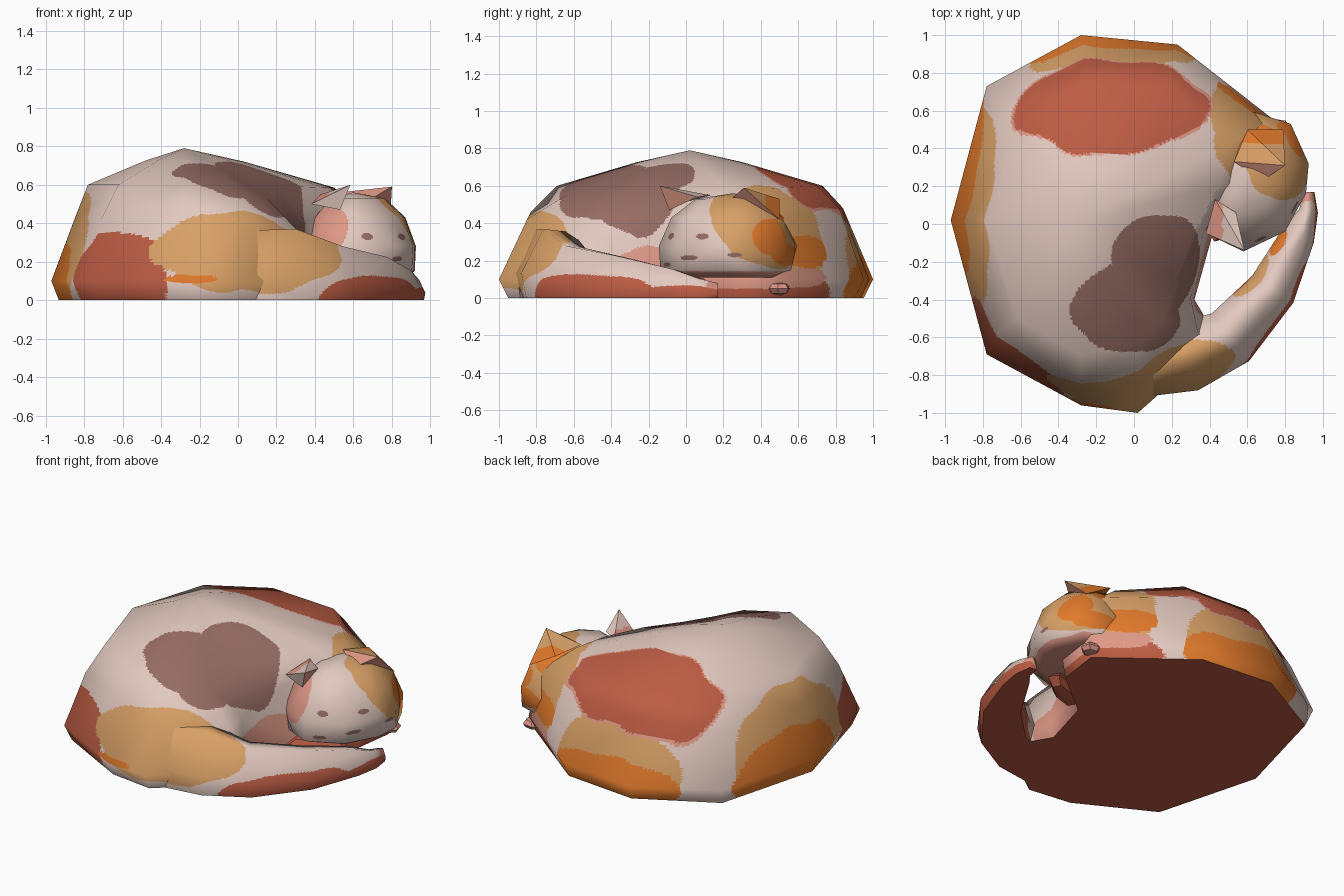
import bpy, bmesh, math
from mathutils import Vector

def lin(c):
    return tuple(((v / 255 + 0.055) / 1.055) ** 2.4 for v in c) + (1.0,)

COLOURS = {"cream": (226, 201, 191), "tan": (216, 160, 102), "orange": (226, 122, 44),
           "rust": (188, 92, 68), "mauve": (150, 108, 100), "pink": (222, 152, 134)}
NAMES = list(COLOURS)
MATS = []
for key, rgb in COLOURS.items():
    m = bpy.data.materials.new(key + " fur")
    m.diffuse_color = lin(rgb)
    MATS.append(m)

# Coat patches: colour, centre, radii. The first that holds the point wins.
def paint(patches):
    def rule(p, nrm):
        wob = 0.07 * (math.sin(19 * p.x + 7 * p.z) + math.sin(23 * p.y - 9 * p.x))
        for col, c, r in patches:
            d = sum(((p[i] - c[i]) / r[i]) ** 2 for i in range(3))
            if d + wob < 1:
                return col
        return "cream"
    return rule

# Low-poly shape cut into small faces so patches can be painted;
# the smooth shading of the large faces is kept.
def painted(name, rings, rule, n, flat=False):
    bm = bmesh.new()
    vs = [[bm.verts.new(p) for p in ring] for ring in rings]
    for a, b in zip(vs, vs[1:]):
        k = max(len(a), len(b))
        for i in range(k):
            j = (i + 1) % k
            if len(b) == 1:
                bm.faces.new((a[i], a[j], b[0]))
            else:
                bm.faces.new((a[i], a[j], b[j], b[i]))
    for ring in (vs[0], vs[-1]):
        if len(ring) > 2:
            bm.faces.new(ring)
    bmesh.ops.triangulate(bm, faces=bm.faces[:])
    bmesh.ops.recalc_face_normals(bm, faces=bm.faces[:])
    bm.normal_update()
    is_cap = lambda f: f.normal.z < -0.95 and f.calc_center_median().z < 0.01
    smooth = {}
    for v in bm.verts:
        s = Vector()
        for f in v.link_faces:
            if not is_cap(f):
                s += f.normal * f.calc_area()
        smooth[v] = s.normalized()
    pts, nrms, faces, idx, index = [], [], [], [], {}
    for f in bm.faces:
        a, b, c = f.verts
        cap = is_cap(f)
        k = 1 if cap else n

        def at(i, j):
            u, w = i / k, j / k
            p = a.co * (1 - u - w) + b.co * u + c.co * w
            own = cap or flat
            q = f.normal if own else smooth[a] * (1 - u - w) + smooth[b] * u + smooth[c] * w
            key = (round(p.x, 5), round(p.y, 5), round(p.z, 5), f.index if flat else cap)
            if key not in index:
                index[key] = len(pts)
                pts.append(p)
                nrms.append(q.normalized())
            return index[key]
        for i in range(k):
            for j in range(k - i):
                tris = [(at(i, j), at(i + 1, j), at(i, j + 1))]
                if i + j < k - 1:
                    tris.append((at(i + 1, j), at(i + 1, j + 1), at(i, j + 1)))
                for t in tris:
                    mid = (pts[t[0]] + pts[t[1]] + pts[t[2]]) / 3
                    faces.append(t)
                    idx.append(NAMES.index("rust" if cap else rule(mid, f.normal)))
    bm.free()
    me = bpy.data.meshes.new(name)
    me.from_pydata(pts, [], faces)
    for m in MATS:
        me.materials.append(m)
    me.polygons.foreach_set("material_index", idx)
    me.polygons.foreach_set("use_smooth", [True] * len(faces))
    me.normals_split_custom_set_from_vertices(nrms)
    ob = bpy.data.objects.new(name, me)
    bpy.context.collection.objects.link(ob)

# Curled body: hem, belly, shoulder and back rings up to the peak
hem = [(0.02, -1.0), (-0.28, -0.96), (-0.78, -0.69), (-0.97, 0.02), (-0.78, 0.73), (-0.28, 1.0),
       (0.23, 0.95), (0.78, 0.52), (0.74, 0.22), (0.42, -0.04), (0.32, -0.40), (0.45, -0.62)]
belly = [(0.03, -0.85, 0.42), (-0.28, -0.83, 0.46), (-0.71, -0.57, 0.42), (-0.85, 0.02, 0.42),
         (-0.70, 0.62, 0.42), (-0.26, 0.84, 0.48), (0.2, 0.82, 0.48), (0.70, 0.51, 0.42),
         (0.66, 0.25, 0.40), (0.37, -0.02, 0.42), (0.30, -0.39, 0.33), (0.34, -0.58, 0.33)]
shoulder = [(0.03, -0.64, 0.55), (-0.28, -0.69, 0.6), (-0.62, -0.5, 0.6), (-0.78, 0.02, 0.6),
            (-0.62, 0.53, 0.6), (-0.26, 0.73, 0.6), (0.2, 0.70, 0.6), (0.50, 0.42, 0.585),
            (0.45, 0.2, 0.585), (0.33, -0.03, 0.59), (0.23, -0.3, 0.55), (0.15, -0.5, 0.53)]
peak = Vector((-0.28, 0.02, 0.79))
back = []
for p in shoulder:
    q = Vector(p).lerp(peak, 0.6)
    q.z += 0.012
    back.append(q)
body_coat = [
    ("mauve", (0.12, -0.22, 0.55), (0.27, 0.29, 0.38)),
    ("mauve", (-0.05, -0.43, 0.60), (0.28, 0.25, 0.3)),
    ("mauve", (0.10, -0.48, 0.55), (0.18, 0.20, 0.22)),
    ("orange", (-0.25, -0.95, 0.11), (0.14, 0.2, 0.022)),
    ("tan", (0.06, -0.9, 0.26), (0.51, 0.37, 0.22)),
    ("rust", (-0.72, -0.8, 0.10), (0.37, 0.42, 0.28)),
    ("rust", (-0.13, 0.63, 0.58), (0.51, 0.27, 0.42)),
    ("pink", (-0.13, 0.63, 0.58), (0.53, 0.28, 0.43)),
    ("orange", (-0.12, 1.0, 0.06), (0.55, 0.25, 0.17)),
    ("tan", (-0.15, 1.0, 0.2), (0.55, 0.24, 0.3)),
    ("orange", (-0.95, 0.22, 0.05), (0.24, 0.55, 0.28)),
    ("tan", (-0.92, 0.13, 0.28), (0.27, 0.58, 0.36)),
    ("pink", (0.6, 0.38, 0.11), (0.42, 0.38, 0.07)),
    ("rust", (0.6, 0.42, 0.02), (0.45, 0.42, 0.12)),
    ("orange", (0.62, 0.64, 0.25), (0.22, 0.2, 0.09)),
    ("tan", (0.64, 0.5, 0.4), (0.25, 0.36, 0.4)),
    ("pink", (0.38, -0.2, 0.08), (0.2, 0.3, 0.2))]
painted("body", [[(x * 0.96, y * 0.95, 0) for x, y in hem], [(x, y, 0.1) for x, y in hem],
                 belly, shoulder, back, [peak]], paint(body_coat), 22)

# Head resting on the body: one outline scaled up through several heights
face = [(0.36, -0.04), (0.58, -0.145), (0.80, -0.04), (0.91, 0.16), (0.925, 0.32),
        (0.83, 0.53), (0.55, 0.62), (0.36, 0.35)]
head_rings = [[(0.6 + (x - 0.6) * s, 0.25 + (y - 0.25) * s, z) for x, y in face]
              for s, z in ((0.75, 0.11), (0.98, 0.15), (1.0, 0.28), (0.83, 0.43), (0.50, 0.53))]
head_coat = [
    ("mauve", (0.67, -0.07, 0.33), (0.03, 0.06, 0.018)),
    ("mauve", (0.85, 0.09, 0.33), (0.035, 0.04, 0.016)),
    ("mauve", (0.82, 0.02, 0.215), (0.05, 0.05, 0.013)),
    ("mauve", (0.66, -0.09, 0.18), (0.04, 0.06, 0.013)),
    ("mauve", (0.92, 0.26, 0.23), (0.05, 0.04, 0.012)),
    ("orange", (0.63, 0.45, 0.50), (0.14, 0.14, 0.12)),
    ("orange", (0.86, 0.45, 0.33), (0.15, 0.10, 0.10)),
    ("orange", (0.80, 0.58, 0.23), (0.2, 0.13, 0.06)),
    ("pink", (0.6, 0.25, 0.08), (0.5, 0.6, 0.075)),
    ("tan", (0.76, 0.42, 0.40), (0.28, 0.31, 0.25)),
    ("pink", (0.42, -0.04, 0.38), (0.16, 0.17, 0.17))]
painted("head", head_rings + [[(0.6, 0.25, 0.56)]], paint(head_coat), 22)

# Ears: leaning pyramids with a coloured inside
painted("left_ear", [[(0.38, -0.05, 0.50), (0.53, -0.09, 0.47), (0.54, 0.06, 0.54),
                      (0.43, 0.13, 0.55)], [(0.585, -0.14, 0.60)]],
        lambda p, nrm: "pink" if p.x < 0.47 and nrm.z > 0 or nrm.x > 0.4 else "cream", 10, True)
painted("right_ear", [[(0.53, 0.33, 0.56), (0.68, 0.23, 0.52), (0.79, 0.50, 0.42),
                       (0.60, 0.50, 0.53)], [(0.80, 0.31, 0.59)]],
        lambda p, nrm: "pink" if nrm.y < -0.4 else
        "orange" if nrm.x > 0.6 and p.z > 0.46 or p.y > 0.43 else "tan", 10, True)

# Tail: tapering strip wrapped round the front: centre, half width, height
path = [(-0.07, -0.79, 0.14, 0.36), (0.28, -0.70, 0.19, 0.37), (0.51, -0.60, 0.16, 0.28),
        (0.735, -0.345, 0.13, 0.225), (0.87, -0.06, 0.09, 0.155), (0.925, 0.07, 0.05, 0.105),
        (0.925, 0.17, 0.03, 0.08)]
section = [(-0.85, 0), (-1, 0.36), (-0.5, 0.95), (0.35, 1.0), (1, 0.36), (0.85, 0)]
tail_rings = []
for i, (x, y, w, h) in enumerate(path):
    a, b = path[max(i - 1, 0)], path[min(i + 1, len(path) - 1)]
    d = Vector((b[0] - a[0], b[1] - a[1])).normalized()
    tail_rings.append([(x + d.y * u * w, y - d.x * u * w, z * h) for u, z in section])
tail_coat = [
    ("tan", (0.04, -0.9, 0.25), (0.54, 0.42, 0.22)),
    ("rust", (0.75, -0.6, 0.0), (0.38, 0.52, 0.13)),
    ("rust", (0.98, -0.1, 0.0), (0.10, 0.4, 0.07)),
    ("orange", (0.77, -0.12, 0.1), (0.06, 0.1, 0.07)),
    ("tan", (0.62, -0.26, 0.1), (0.12, 0.16, 0.12)),
    ("pink", (0.94, 0.16, 0.03), (0.1, 0.06, 0.08))]
painted("tail", tail_rings, paint(tail_coat), 18)

# Paws peeping out under the chin
def paw(name, loc, size, turn, colour):
    bpy.ops.mesh.primitive_uv_sphere_add(segments=6, ring_count=4, radius=1, location=loc)
    ob = bpy.context.object
    ob.name = name
    ob.scale = size
    ob.rotation_euler.z = turn
    ob.data.materials.append(MATS[NAMES.index(colour)])
    bpy.ops.object.shade_smooth_by_angle()

paw("hind_paw", (0.755, 0.50, 0.05), (0.07, 0.06, 0.035), 0.3, "pink")
paw("front_paw", (0.56, 0.02, 0.06), (0.20, 0.07, 0.06), 0.5, "rust")
